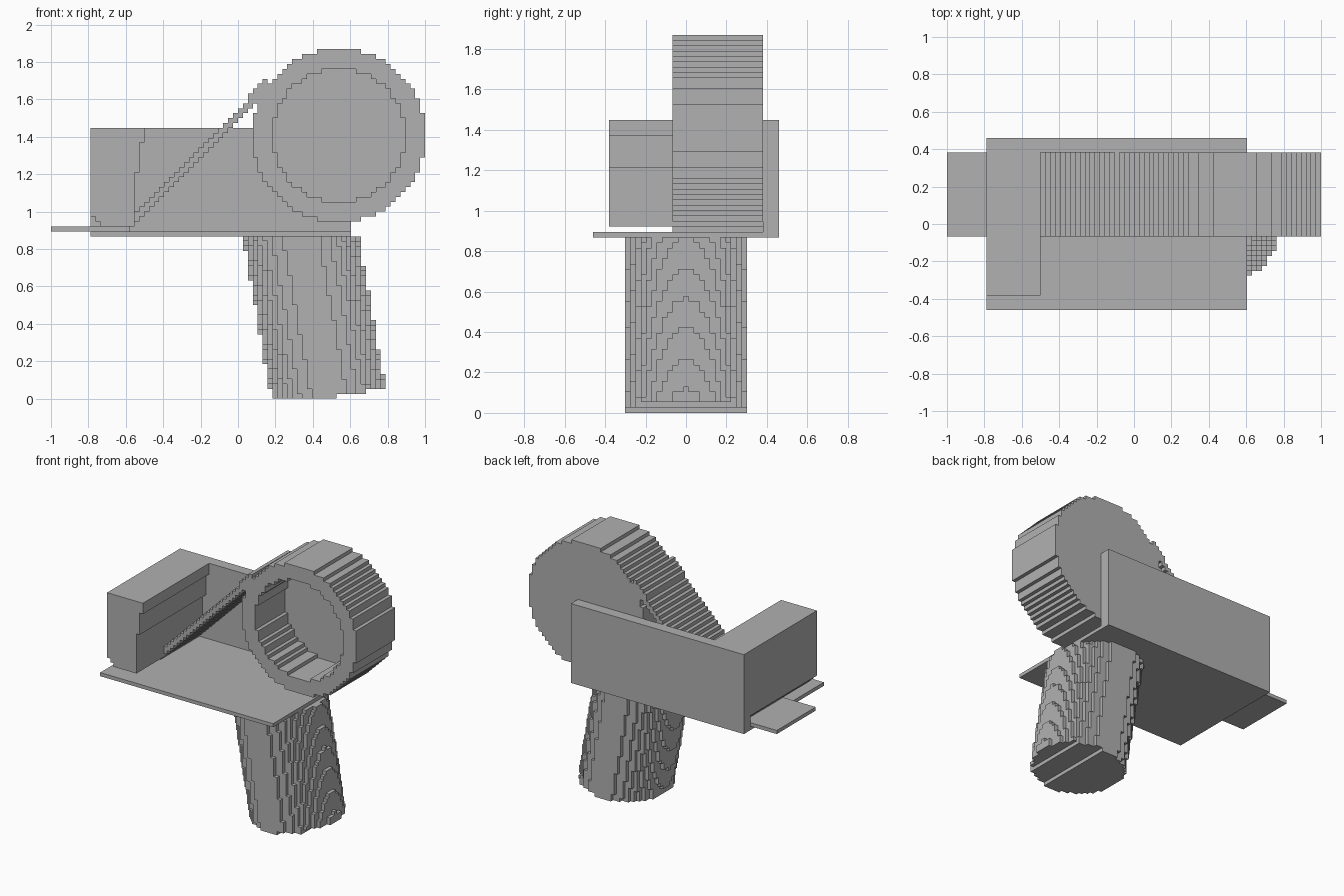
import bpy, bmesh, math
from itertools import product

cube = bpy.data.objects.get("Cube")
if cube:
    bpy.data.objects.remove(cube, do_unlink=True)

V = 2 / 76                       # size of one block
ORIGIN = (-1.0, -17.5 * V, 0.0)  # corner of the block grid

grey = bpy.data.materials.new("plain_grey")
grey.use_nodes = True
grey.diffuse_color = (0.44, 0.44, 0.44, 1)
grey.node_tree.nodes["Principled BSDF"].inputs["Base Color"].default_value = grey.diffuse_color


def to_world(p):
    return [o + V * c for o, c in zip(ORIGIN, p)]


def block_part(name, xs, ys, zs, keep=None):
    """Outer skin of all grid blocks in the ranges that pass the keep rule."""
    if keep is None:
        # Plain box: one big block spanning the ranges
        cells, size = {(0, 0, 0)}, (xs[1] - xs[0], ys[1] - ys[0], zs[1] - zs[0])
        start = (xs[0], ys[0], zs[0])
    else:
        cells = {c for c in product(range(*xs), range(*ys), range(*zs)) if keep(*c)}
        size, start = (1, 1, 1), (0, 0, 0)
    bm = bmesh.new()
    verts = {}

    def vert(p):
        if p not in verts:
            verts[p] = bm.verts.new(to_world([s + d * c for s, d, c in zip(start, size, p)]))
        return verts[p]

    for cell in cells:
        for axis, side in product(range(3), (0, 1)):
            neighbour = list(cell)
            neighbour[axis] += 2 * side - 1
            if tuple(neighbour) in cells:
                continue
            corners = []
            for u, w in ((0, 0), (1, 0), (1, 1), (0, 1)):
                p = list(cell)
                p[axis] += side
                p[(axis + 1) % 3] += u
                p[(axis + 2) % 3] += w
                corners.append(vert(tuple(p)))
            bm.faces.new(corners if side else corners[::-1])
    # Merge coplanar squares into clean flat steps
    bmesh.ops.dissolve_limit(bm, angle_limit=0.01, verts=bm.verts[:], edges=bm.edges[:])
    mesh = bpy.data.meshes.new(name)
    bm.to_mesh(mesh)
    bm.free()
    mesh.materials.append(grey)
    obj = bpy.data.objects.new(name, mesh)
    bpy.context.collection.objects.link(obj)
    return obj


def centre(i, j, k):
    return to_world((i + 0.5, j + 0.5, k + 0.5))


# Frame: base plate and back wall
block_part("base_plate", (8, 61), (0, 32), (33, 34))
block_part("back_wall", (8, 61), (32, 35), (33, 55))


# End block: stepped inner face and chamfered lower outer edge
def in_end_block(i, j, k):
    right = 19 if k >= 52 else 18 if k >= 46 else 17
    left = max(8, 45 - k)
    return left <= i < right


block_part("end_block", (8, 19), (3, 32), (35, 55), in_end_block)


# Roll: stepped drum, hollow at the front and closed at the back
def in_roll(i, j, k):
    r = math.hypot(i - 58, k - 53)
    return r <= 17.6 and (r > 13.5 or j >= 28)


block_part("roll", (41, 76), (15, 32), (36, 71), in_roll)

# Strip: flat tongue and the slanted run up to the roll
block_part("strip_tongue", (0, 16), (15, 32), (34, 35))


def in_slant(i, j, k):
    x, y, z = centre(i, j, k)
    return abs(z - 0.935 - 1.015 * (x + 0.58)) <= 0.028


block_part("strip_slant", (14, 44), (15, 32), (34, 66), in_slant)


# Handle: leaning round grip with a sloped lower end
LEAN = math.radians(10)


def in_handle(i, j, k):
    x, y, z = centre(i, j, k)
    dx = x - 0.335 - (0.87 - z) * math.tan(LEAN)
    above_end = z >= 0.013 + 0.17 * (x - 0.525)
    return math.hypot(dx * math.cos(LEAN), y) <= 0.305 and above_end


block_part("handle", (36, 70), (5, 30), (0, 33), in_handle)
